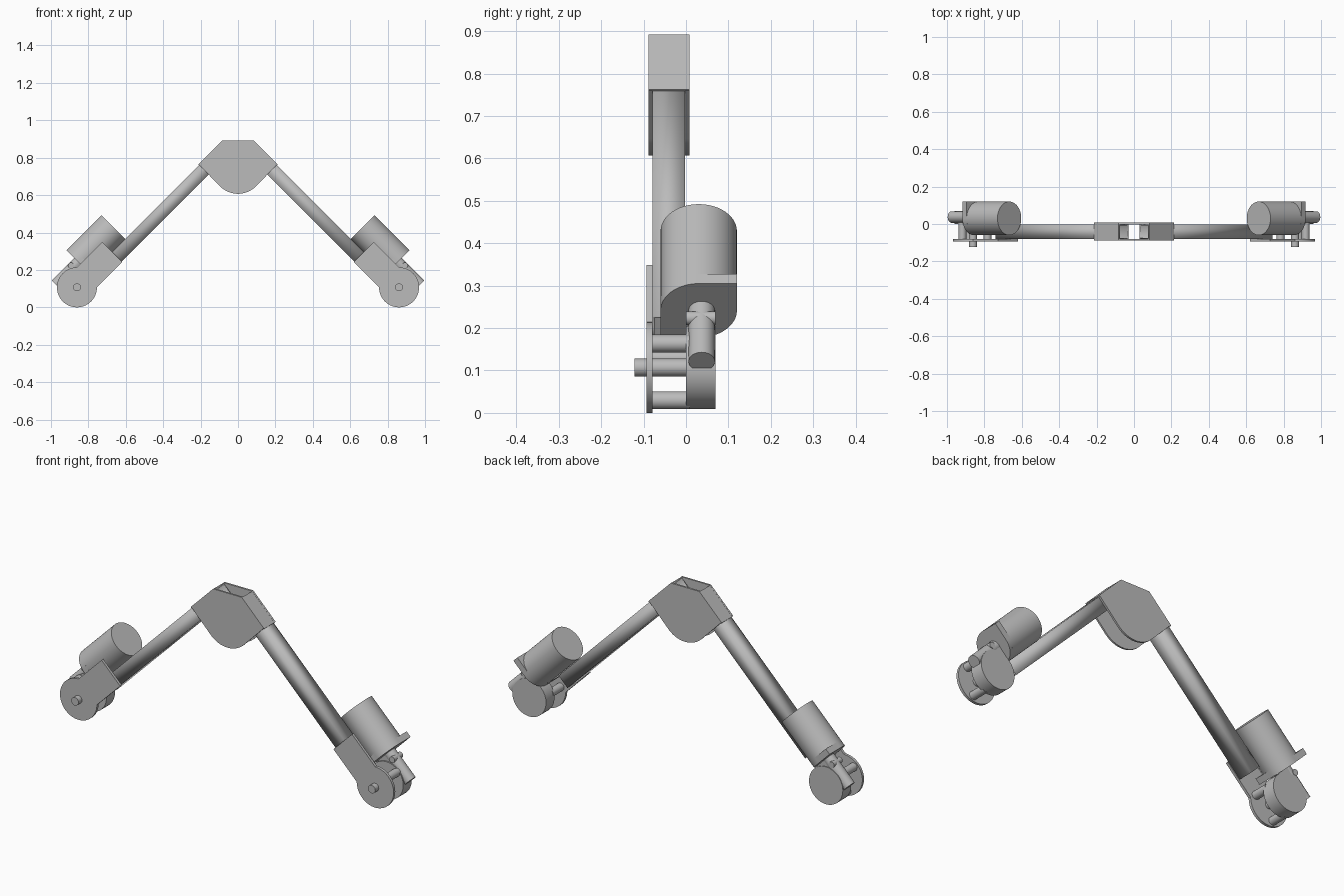
import bpy, bmesh
from math import sin, cos, radians, pi, sqrt, asin
from mathutils import Matrix, Vector

old = bpy.data.objects.get("Cube")
if old:
    bpy.data.objects.remove(old, do_unlink=True)

metal = bpy.data.materials.new("grey metal")
metal.use_nodes = True
GREY = (0.5, 0.5, 0.5, 1)
metal.diffuse_color = GREY
metal.node_tree.nodes["Principled BSDF"].inputs["Base Color"].default_value = GREY

# Directions: along the arm, square to it, and front to back
HUB = Vector((0.861, 0, 0.107))
U = Vector((-1, 0, 1)).normalized()
V = Vector((1, 0, 1)).normalized()
Y = Vector((0, 1, 0))
FLAT = (HUB, U, V, Y)      # outline (u, v), depth y
ALONG = (HUB, V, Y, U)     # outline (v, y), depth u
FRONT = (Vector(), Vector((1, 0, 0)), Vector((0, 0, 1)), Y)
parts = []


def extrude(name, outline, a, b, frame, caps=True, flip=False):
    """Extrude an outline from depth a to depth b in the given frame."""
    origin, p, q, d = frame
    bm = bmesh.new()
    rings = [[bm.verts.new(origin + p * s + q * t + d * h) for s, t in outline]
             for h in (a, b)]
    n = len(outline)
    for i in range(n):
        j = (i + 1) % n
        bm.faces.new((rings[0][i], rings[0][j], rings[1][j], rings[1][i]))
    if caps:
        for ring in rings:
            bm.faces.new(ring)
    if flip:
        bmesh.ops.scale(bm, vec=(-1, 1, 1), verts=bm.verts)
    bmesh.ops.recalc_face_normals(bm, faces=bm.faces)
    mesh = bpy.data.meshes.new(name)
    bm.to_mesh(mesh)
    bm.free()
    mesh.materials.append(metal)
    ob = bpy.data.objects.new(name, mesh)
    bpy.context.collection.objects.link(ob)
    parts.append(ob)
    return ob


def pair(name, *args, **kw):
    return [extrude(side + name, *args, flip=f, **kw)
            for side, f in (("left_", False), ("right_", True))]


def arc(s, t, r, start=0, end=360, n=48):
    full = end - start == 360
    return [(s + r * cos(radians(start + (end - start) * i / n)),
             t + r * sin(radians(start + (end - start) * i / n)))
            for i in range(n if full else n + 1)]


def rect(s0, s1, t0, t1):
    return [(s0, t0), (s1, t0), (s1, t1), (s0, t1)]


# Hollow square arms
for arm in pair("arm", rect(-0.072, 0, -0.079, -0.002), 0.17, 1.105, ALONG, caps=False):
    wall = arm.modifiers.new("wall", "SOLIDIFY")
    wall.thickness = 0.007
    wall.offset = -1

# Apex bracket: two gussets joined by sloping covers
gusset = [(-0.083, 0.893), (-0.211, 0.765)]
gusset += arc(0, 0.742, 0.135, 225, 315, 24)
gusset += [(0.211, 0.765), (0.083, 0.893)]
extrude("front_gusset", gusset, -0.088, -0.079, FRONT)
extrude("back_gusset", gusset, -0.002, 0.008, FRONT)
pair("bracket_cover", rect(0.922, 1.105, 0, 0.005), -0.088, 0.008, FLAT)

# Mounting plate with a round end
half, rad = 0.076, 0.107
turn = asin(half / rad) * 180 / pi
plate = [(0.266, -half), (0.266, half)] + arc(0, 0, rad, turn, 360 - turn)
pair("mounting_plate", plate, -0.093, -0.079, FLAT)

# Output shaft and standoffs
pair("output_shaft", arc(0, 0, 0.021, n=32), -0.122, 0.01, FLAT)
for i in range(3):
    ang = radians(120 * i + 90)
    pair("standoff_%d" % (i + 1),
         arc(0.08 * cos(ang), 0.08 * sin(ang), 0.021, n=32), -0.08, 0.01, FLAT)

# Gearbox: round case, neck, worm housing and screw lug
pair("gearbox_case", arc(0, 0, 0.098), 0, 0.07, FLAT)
pair("gearbox_neck", rect(0, 0.11, 0.01, 0.09), 0.008, 0.066, FLAT)
pair("worm_housing", arc(0.09, 0.037, 0.031, n=32), -0.07, 0.11, ALONG)
pair("screw_lug", arc(0.06, 0.105, 0.016, n=24), 0, 0.07, FLAT)

# Motor can and its flange with two square corners
pair("motor", arc(0.09, 0.03, 0.09), 0.12, 0.365, ALONG)
flange = [(0.18, 0.12)] + arc(0.09, 0.03, 0.09, 90, 180, 16)
flange += [(0, -0.06)] + arc(0.09, 0.03, 0.09, 270, 360, 16)
pair("motor_flange", flange, 0.1, 0.132, ALONG)

# Smooth the round sides, keep edges sharp
bpy.ops.object.select_all(action="DESELECT")
for ob in parts:
    ob.select_set(True)
bpy.context.view_layer.objects.active = parts[0]
bpy.ops.object.shade_smooth_by_angle(angle=radians(30))
